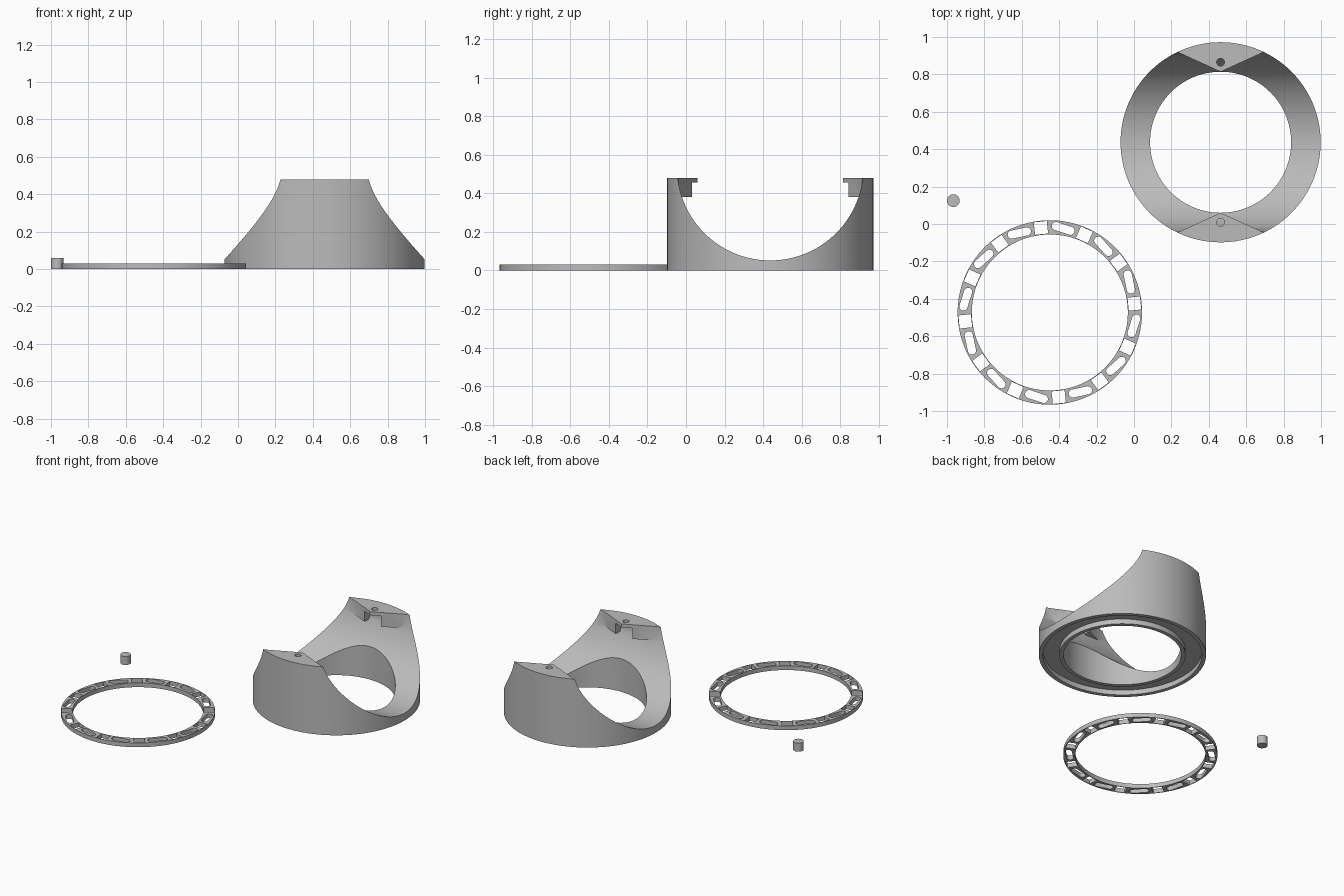
import bpy, bmesh, math
from mathutils import Matrix, Vector

if "Cube" in bpy.data.objects:
    bpy.data.objects.remove(bpy.data.objects["Cube"])

grey = bpy.data.materials.new("light grey")
grey.diffuse_color = (0.5, 0.5, 0.5, 1)
grey.use_nodes = True
grey.node_tree.nodes["Principled BSDF"].inputs["Base Color"].default_value = grey.diffuse_color


def make(name, bm, loc=(0, 0, 0)):
    bmesh.ops.recalc_face_normals(bm, faces=bm.faces)
    me = bpy.data.meshes.new(name)
    bm.to_mesh(me)
    bm.free()
    me.materials.append(grey)
    ob = bpy.data.objects.new(name, me)
    ob.location = loc
    bpy.context.collection.objects.link(ob)
    return ob


def lathe(profile, n=128):
    """Revolve a closed (radius, z) outline around z."""
    bm = bmesh.new()
    rings = [[bm.verts.new((r * math.cos(2 * math.pi * i / n), r * math.sin(2 * math.pi * i / n), z))
              for r, z in profile] for i in range(n)]
    m = len(profile)
    for i in range(n):
        a, b = rings[i], rings[(i + 1) % n]
        for j in range(m):
            k = (j + 1) % m
            bm.faces.new((a[j], b[j], b[k], a[k]))
    return bm


def prism(bm, outline, z0, z1, mat=Matrix()):
    """Extrude a 2D outline from z0 to z1."""
    lo = [bm.verts.new(mat @ Vector((x, y, z0))) for x, y in outline]
    hi = [bm.verts.new(mat @ Vector((x, y, z1))) for x, y in outline]
    bm.faces.new(lo[::-1])
    bm.faces.new(hi)
    for i in range(len(lo)):
        j = (i + 1) % len(lo)
        bm.faces.new((lo[i], lo[j], hi[j], hi[i]))
    return bm


def circle(r, n, cx=0, cy=0):
    return [(cx + r * math.cos(2 * math.pi * i / n), cy + r * math.sin(2 * math.pi * i / n)) for i in range(n)]


def rect(x, y0, y1):
    return [(-x, y0), (x, y0), (x, y1), (-x, y1)]


def boolean(ob, bm, op):
    tool = make("helper", bm, ob.location)
    bpy.context.view_layer.update()
    mod = ob.modifiers.new("cut", 'BOOLEAN')
    mod.operation, mod.object, mod.solver = op, tool, 'EXACT'
    bpy.context.view_layer.objects.active = ob
    bpy.ops.object.modifier_apply(modifier=mod.name)
    bpy.data.objects.remove(tool)


def smooth(ob):
    bpy.ops.object.select_all(action='DESELECT')
    ob.select_set(True)
    bpy.context.view_layer.objects.active = ob
    bpy.ops.object.shade_smooth_by_angle(angle=math.radians(30))


TURNS = [Matrix.Rotation(a, 4, 'Z') for a in (0, math.pi)]

# Collar: tube with a ring groove underneath, scooped by a sideways cylinder
collar = make("collar", lathe([(0.377, 0), (0.403, 0), (0.403, 0.035), (0.508, 0.035), (0.508, 0),
                               (0.535, 0), (0.535, 0.48), (0.377, 0.48)]), (0.463, 0.437, 0))
sideways = Matrix.Translation((0, 0, 0.535)) @ Matrix.Rotation(math.pi / 2, 4, 'Y')
boolean(collar, prism(bmesh.new(), circle(0.483, 128), -1, 1, sideways), 'DIFFERENCE')

# Pointed tabs on both posts, each with a pin slot below its top plate
tab_outline = [(0, 0.377), (0.23, 0.482), (0.15, 0.5), (-0.15, 0.5), (-0.23, 0.482)]
for turn in TURNS:
    tab = make("tab", prism(bmesh.new(), tab_outline, 0.38, 0.48, turn), collar.location)
    boolean(tab, prism(bmesh.new(), rect(0.065, 0.3, 0.463), 0.3, 0.455, turn), 'DIFFERENCE')
    bm = bmesh.new()
    bm.from_mesh(tab.data)
    bpy.data.objects.remove(tab)
    boolean(collar, bm, 'UNION')
    # pin hole through the plate
    boolean(collar, prism(bmesh.new(), circle(0.021, 32, 0, 0.428), 0.44, 0.6, turn), 'DIFFERENCE')
smooth(collar)

# Cage ring: alternating tilted rounded slots and square pockets
ring = make("cage_ring", lathe([(0.417, 0), (0.493, 0), (0.493, 0.03), (0.417, 0.03)]), (-0.45, -0.473, 0))
cuts = bmesh.new()
half, rad = 0.041, 0.022
stadium = [(math.copysign(half, math.cos(a)) + rad * math.cos(a), rad * math.sin(a))
           for a in (math.pi * (2 * i + 1) / 24 for i in range(24))]
for i in range(12):
    a = math.radians(21 + 30 * i)
    place = Matrix.Rotation(a, 4, 'Z') @ Matrix.Translation((0.455, 0, 0))
    prism(cuts, stadium, -0.1, 0.1, place @ Matrix.Rotation(math.radians(81), 4, 'Z'))
    prism(cuts, rect(0.035, 0.421, 0.488), -0.1, 0.1, Matrix.Rotation(a + math.radians(15 - 90), 4, 'Z'))
boolean(ring, cuts, 'DIFFERENCE')
smooth(ring)

# Loose pin
smooth(make("pin", prism(bmesh.new(), circle(0.034, 48), 0, 0.06), (-0.966, 0.125, 0)))
